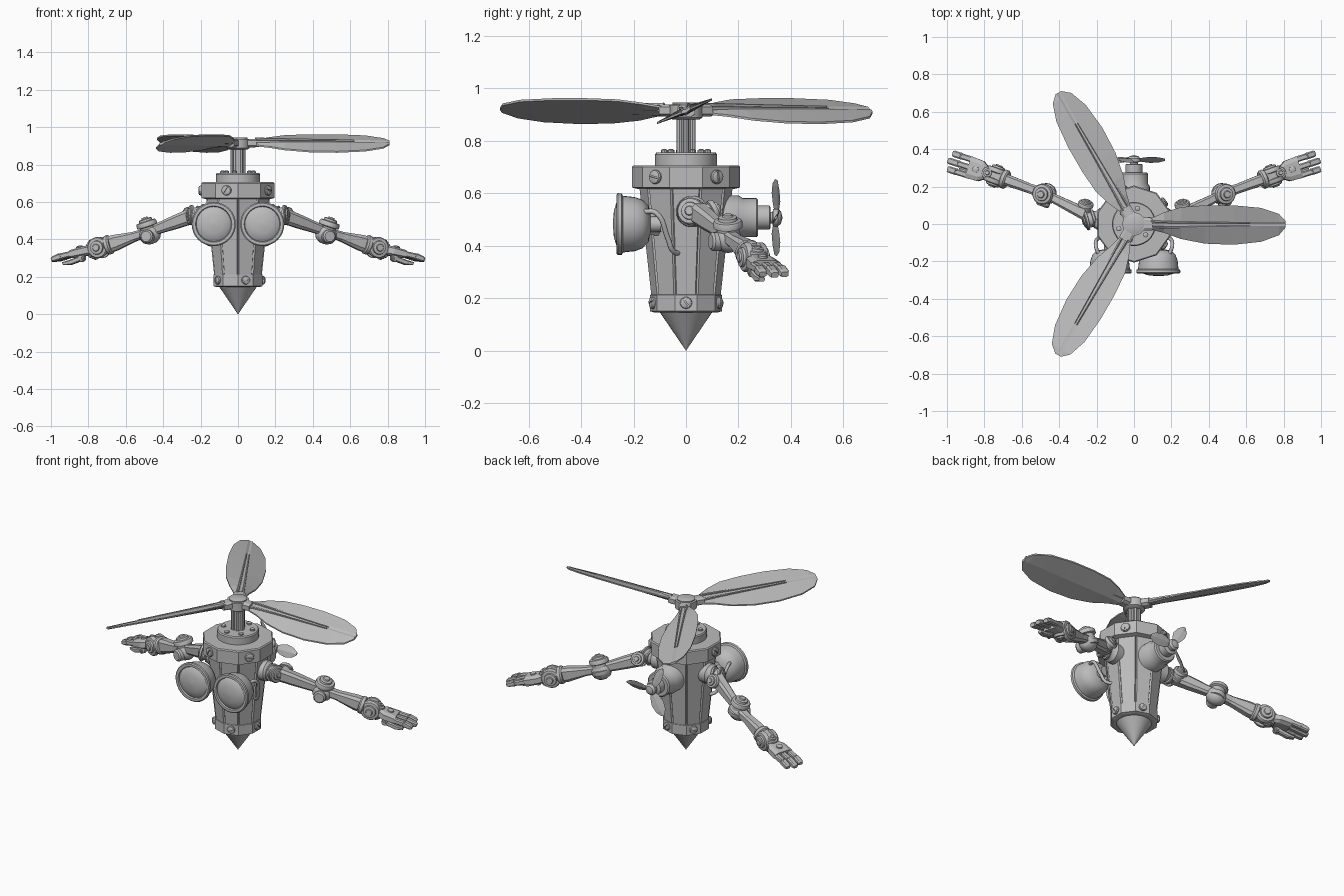
import bpy, bmesh, math
from mathutils import Vector as V, Matrix

if "Cube" in bpy.data.objects:
    bpy.data.objects.remove(bpy.data.objects["Cube"])

metal = bpy.data.materials.new("grey metal")
metal.diffuse_color = (0.5, 0.5, 0.5, 1)
metal.use_nodes = True
metal.node_tree.nodes["Principled BSDF"].inputs["Base Color"].default_value = metal.diffuse_color
UP = V((0, 0, 1))


def finish(name, bm, smooth=True, angle=35):
    bmesh.ops.recalc_face_normals(bm, faces=bm.faces)
    me = bpy.data.meshes.new(name)
    bm.to_mesh(me)
    bm.free()
    me.materials.append(metal)
    ob = bpy.data.objects.new(name, me)
    bpy.context.collection.objects.link(ob)
    if smooth:
        bpy.ops.object.select_all(action='DESELECT')
        ob.select_set(True)
        bpy.context.view_layer.objects.active = ob
        bpy.ops.object.shade_smooth_by_angle(angle=math.radians(angle))
    return ob


def loft(bm, rings):
    """Skin a list of equal point rings and cap both ends."""
    vs = [[bm.verts.new(p) for p in r] for r in rings]
    n = len(vs[0])
    for a, b in zip(vs, vs[1:]):
        for i in range(n):
            j = (i + 1) % n
            bm.faces.new((a[i], a[j], b[j], b[i]))
    bm.faces.new(vs[0])
    bm.faces.new(vs[-1])


def lathe(name, profile, loc=(0, 0, 0), axis=UP, sides=24, phase=0.0, smooth=True):
    """Turn (radius, height) points around an axis."""
    q, loc = UP.rotation_difference(V(axis).normalized()), V(loc)
    ang = [phase + 2 * math.pi * i / sides for i in range(sides)]
    bm = bmesh.new()
    loft(bm, [[loc + q @ V((max(r, .0004) * math.cos(a), max(r, .0004) * math.sin(a), h))
               for a in ang] for r, h in profile])
    return finish(name, bm, smooth)


def beam(name, stations, side):
    """Box-section bar through (point, half width, half height) stations."""
    d = (stations[-1][0] - stations[0][0]).normalized()
    w = V(side).normalized()
    u = w.cross(d)
    bm = bmesh.new()
    loft(bm, [[p + w * hw * i + u * hh * j for i, j in ((1, .6), (.6, 1), (-.6, 1), (-1, .6),
               (-1, -.6), (-.6, -1), (.6, -1), (1, -.6))] for p, hw, hh in stations])
    return finish(name, bm, False)


def screw(name, loc, axis, r):
    """Slotted screw head: base disc and two half domes."""
    lathe(name + "_base", [(r, -.006), (r, .005), (r * .9, .008)], loc, axis, 14)
    q = UP.rotation_difference(V(axis).normalized())
    bm = bmesh.new()
    for s in (0, math.pi):
        rings = []
        for k, h in ((.88, .006), (.82, .011), (.45, .015)):
            ring = [V((r * k * math.cos(a), r * k * math.sin(a) + r * .1, h))
                    for a in [math.pi * i / 8 for i in range(9)]]
            rings.append([V(loc) + q @ (Matrix.Rotation(s + .7, 3, 'Z') @ p) for p in ring])
        loft(bm, rings)
    finish(name + "_head", bm)


def joint(name, loc, axis, r, h):
    """Stepped spool with a concentric cap on each end."""
    half = [(0, 1), (.3, 1), (.36, .9), (.62, .86), (.66, .7), (.92, .66), (1, .55), (1, .3), (.78, .24)]
    lathe(name, [(r * a, -h * b) for a, b in half] + [(r * a, h * b) for a, b in reversed(half)],
          loc, axis, 18)


# Body: nose cone, flanges and ten raised panels
lathe("nose_cone", [(0, 0), (.104, .152)], sides=32)
lathe("lower_flange", [(.12, .145), (.137, .15), (.137, .212), (.12, .218)], sides=10,
      phase=math.pi / 10, smooth=False)
lathe("upper_flange", [(.18, .615), (.206, .622), (.206, .7), (.2, .706)], sides=10,
      phase=math.pi / 10, smooth=False)
bm = bmesh.new()
loft(bm, [[V((r * math.cos(math.pi * (.1 + .2 * i)), r * math.sin(math.pi * (.1 + .2 * i)), z))
           for i in range(10)] for r, z in ((.125, .205), (.172, .63))])
bm.normal_update()
bmesh.ops.recalc_face_normals(bm, faces=bm.faces)
bmesh.ops.inset_individual(bm, faces=[f for f in bm.faces if len(f.verts) == 4],
                           thickness=.005, depth=.008)
finish("body_panels", bm, False)
for i in range(5):
    a = math.radians(72 * i)
    d = V((math.cos(a), math.sin(a), 0))
    screw("lower_screw", d * .131 + UP * .182, d, .023)
    d = V((math.cos(a + math.pi / 5), math.sin(a + math.pi / 5), 0))
    screw("upper_screw", d * .197 + UP * .662, d, .027)

# Mast on a bolted disc
lathe("mast_base", [(.118, .7), (.118, .748), (.113, .755)], sides=28)
for i in range(6):
    a = math.pi / 3 * i + .3
    lathe("mast_bolt", [(.014, .752), (.014, .764), (.007, .768)],
          (.085 * math.cos(a), .085 * math.sin(a), 0), sides=10)
lathe("mast", [(.03, .75), (.03, .9)], sides=12)
for i in range(6):
    a = math.pi / 3 * i
    lathe("mast_rod", [(.012, .75), (.012, .9)],
          (.029 * math.cos(a), .029 * math.sin(a), 0), sides=8)

# Rotor: hub with three pitched blades
lathe("rotor_hub", [(.05, .88), (.062, .888), (.062, .936), (.052, .938), (.052, .944), (.048, .946)], sides=24)
OUTLINE = [(.09, .03, -.03), (.16, .062, -.047), (.25, .09, -.08), (.38, .1, -.105), (.53, .1, -.111),
           (.68, .086, -.095), (.775, .054, -.06), (.81, .016, -.018)]
for k in range(3):
    rot = Matrix.Rotation(2 * math.pi * k / 3, 3, 'Z')
    bm = bmesh.new()
    rings = []
    for x, hi, lo in OUTLINE:
        t = .014 * (1 - x)
        pts = ((hi, .004), (.012, .006 + t), (0, .002 + t), (-.012, .006 + t), (lo, .004),
               (lo, -.004), (0, -.006 - t), (hi, -.004))
        rings.append([rot @ V((x, y, .915 + y * .43 + z)) for y, z in pts])
    loft(bm, rings)
    finish("rotor_blade", bm, False)
    side = rot @ V((0, .92, .39))
    beam("blade_socket", [(rot @ V((.02, 0, .915)), .034, .024), (rot @ V((.1, 0, .915)), .034, .022)],
         rot @ V((0, 1, 0)))
    for s in (-1, 1):
        off = side * .013 * s
        beam("blade_spar", [(rot @ V((.09, 0, .92)) + off * 1.3, .007, .018),
                            (rot @ V((.62, 0, .918)) + off * .6, .003, .012)], side)

# Rear motor with a small three-blade propeller
PZ = .507
lathe("rear_motor", [(.085, .1), (.085, .2), (.075, .215), (.075, .268), (.068, .275), (.046, .275),
                     (.046, .318), (.04, .322)], (0, 0, PZ), (0, 1, 0), 24)
lathe("propeller_hub", [(.022, .31), (.022, .33), (.034, .332), (.034, .35), (.024, .362), (0, .368)],
      (0, 0, PZ), (0, 1, 0), 18)
for k in range(3):
    rot = Matrix.Rotation(2 * math.pi * k / 3, 3, 'Y')
    bm = bmesh.new()
    rings = []
    for x, w in ((.02, .012), (.05, .024), (.09, .033), (.135, .026), (.165, .008)):
        rings.append([rot @ V((x, .343 + c * .5 + o, c)) + UP * PZ for c, o in
                      ((w, 0), (0, .006), (-w, 0), (0, -.006))])
    loft(bm, rings)
    finish("propeller_blade", bm, False)

for s in (1, -1):
    def P(x, y, z):
        return V((s * x, y, z))

    # Eye: deep round cup, lip and domed lens
    lathe("eye_cup", [(.03, -.02), (.03, .02), (.07, .028), (.092, .05), (.103, .08), (.108, .125),
                      (.117, .13), (.118, .145), (.112, .15), (.097, .15), (.093, .142),
                      (.08, .151), (.05, .16), (0, .164)],
          P(.13, -.115, .482), (0, -1, 0), 32)
    beam("eye_bracket", [(P(.08, -.08, .482), .03, .05), (P(.12, -.16, .482), .03, .045)], (1, 0, 0))

    # Cable from the eye to the body
    cu = bpy.data.curves.new("eye_cable", 'CURVE')
    cu.dimensions = '3D'
    cu.bevel_depth, cu.bevel_resolution, cu.resolution_u = .01, 2, 6
    cu.use_fill_caps = True
    sp = cu.splines.new('BEZIER')
    path = [P(.19, -.16, .53), P(.205, -.115, .525), P(.185, -.07, .43), P(.165, -.05, .38), P(.125, -.02, .37)]
    sp.bezier_points.add(len(path) - 1)
    for bp, p in zip(sp.bezier_points, path):
        bp.co = p
        bp.handle_left_type = bp.handle_right_type = 'AUTO'
    cu.materials.append(metal)
    bpy.context.collection.objects.link(bpy.data.objects.new("eye_cable", cu))

    # Arm frame: along the arm, across it, and upward
    shoulder, elbow, wrist = P(.255, .05, .522), P(.475, .16, .44), P(.74, .257, .356)
    tip = P(.98, .335, .298)
    fore = (wrist - elbow).normalized()
    w = UP.cross(fore).normalized() * s      # toward the back
    u = (fore.cross(w) * s).normalized()

    # Shoulder
    lathe("shoulder_mount", [(.06, 0), (.06, .06), (.045, .075), (.04, .1)], P(.13, .02, .53), (s, .08, 0), 20)
    joint("shoulder_joint", P(.235, .022, .53), (s, -.25, .1), .052, .042)
    joint("shoulder_hinge", P(.262, .085, .525), w + u * .5, .042, .05)

    # Upper arm and elbow
    beam("upper_arm", [(shoulder, .034, .04), (shoulder.lerp(elbow, .35), .03, .036),
                       (elbow, .022, .024)], w)
    joint("elbow_joint", elbow + u * .012, u + w * -.15, .056, .07)
    lathe("elbow_ball", [(.02, -.055), (.036, -.045), (.05, -.02), (.052, 0), (.05, .02), (.036, .045), (.02, .055)],
          elbow - u * .015, fore, 18)
    lathe("elbow_boss", [(.036, 0), (.036, .06), (.028, .068)], elbow - u * .025, -w, 16)

    # Forearm and wrist
    beam("forearm", [(elbow + fore * .03, .03, .024), (elbow + fore * .09, .026, .026),
                     (elbow + fore * .2, .03, .042), (wrist, .03, .042)], w)
    lathe("wrist_collar", [(.045, -.07), (.052, -.062), (.052, -.045), (.042, -.038)], wrist, fore, 18)
    joint("wrist_joint", wrist, w, .057, .062)
    joint("wrist_swivel", wrist + fore * .035, u, .036, .055)

    # Hand: palm, pivot bolt, three fingers and a thumb
    hd = (tip - wrist).normalized()
    hw = UP.cross(hd).normalized() * s
    hu = (hd.cross(hw) * s).normalized()
    beam("palm", [(wrist + hd * .05, .034, .026), (wrist + hd * .085, .056, .026),
                  (wrist + hd * .155, .06, .022)], hw)
    lathe("palm_bolt", [(.018, 0), (.018, .012), (.009, .016)], wrist + hd * .11 + hu * .02, hu, 12)
    for i in (-1, 0, 1):
        base = wrist + hd * .15 + hw * .044 * i
        end = .1 if i else .113
        beam("finger_base", [(base, .016, .015), (base + hd * .062, .016, .016)], hw)
        joint("finger_knuckle", base + hd * .063, hw, .018, .018)
        beam("finger_tip", [(base + hd * .064, .018, .018), (base + hd * end - hu * .004, .018, .015),
                            (base + hd * (end + .012) - hu * .007, .014, .01)], hw)
    tb = wrist + hd * .1 - hu * .035 - hw * .03
    joint("thumb_knuckle", tb, hw, .02, .022)
    beam("thumb", [(tb, .016, .014), (tb + hd * .07 - hu * .008, .017, .014),
                   (tb + hd * .11 - hu * .004, .012, .008)], hw)
